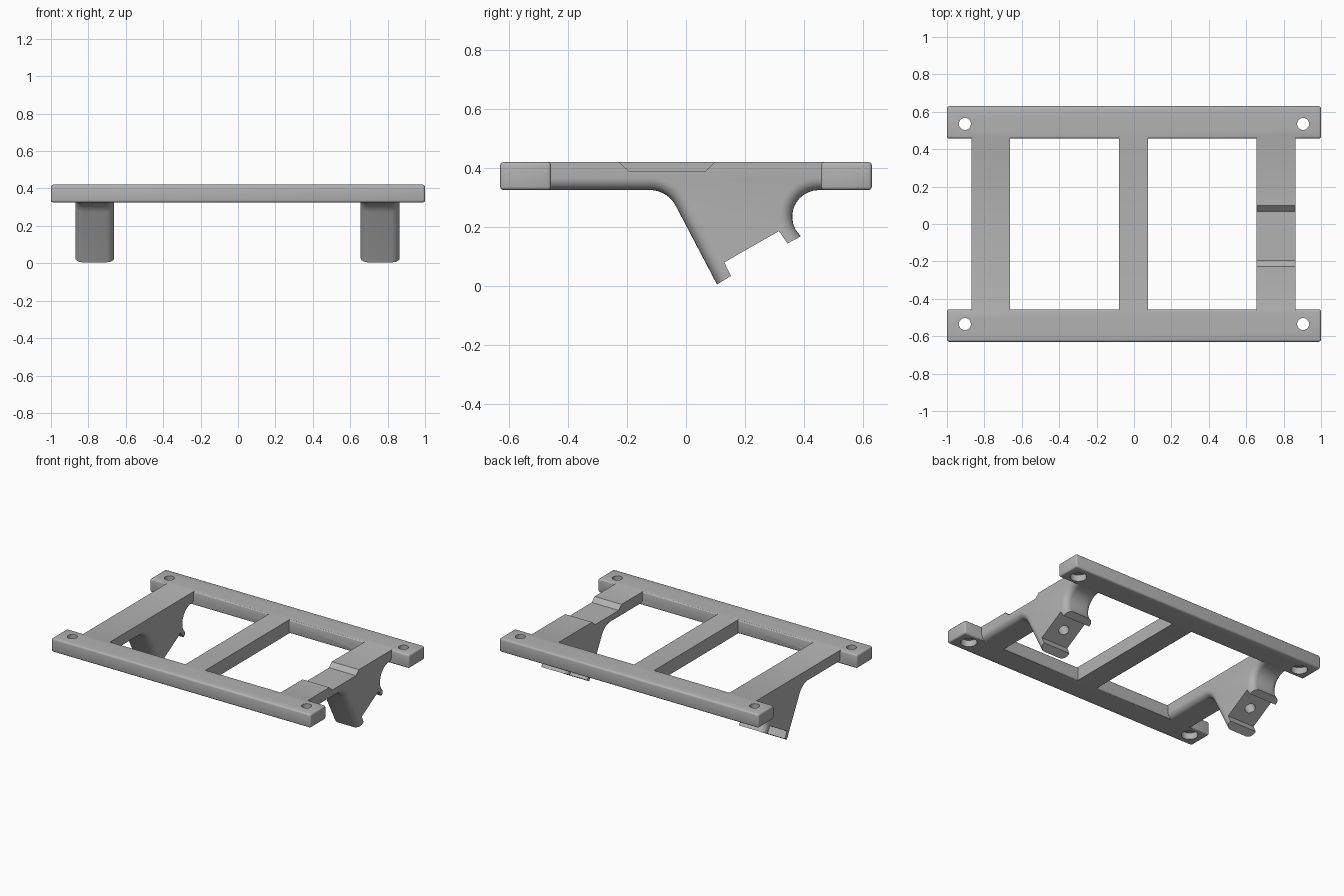
import bpy, bmesh
from math import cos, sin, radians
from mathutils import Vector, Matrix

cube = bpy.data.objects.get("Cube")
if cube:
    bpy.data.objects.remove(cube, do_unlink=True)

grey = bpy.data.materials.new("matte_grey")
grey.use_nodes = True
colour = (0.45, 0.45, 0.45, 1)
grey.diffuse_color = colour
grey.node_tree.nodes["Principled BSDF"].inputs["Base Color"].default_value = colour

TOP, BOTTOM = 0.42, 0.325


def finish(bm, name):
    bmesh.ops.recalc_face_normals(bm, faces=bm.faces[:])
    mesh = bpy.data.meshes.new(name)
    bm.to_mesh(mesh)
    bm.free()
    mesh.materials.append(grey)
    ob = bpy.data.objects.new(name, mesh)
    bpy.context.collection.objects.link(ob)
    return ob


def box(name, x0, x1, y0, y1, bevel=0):
    bm = bmesh.new()
    size = Matrix.Diagonal((x1 - x0, y1 - y0, TOP - BOTTOM, 1))
    mid = Matrix.Translation(((x0 + x1) / 2, (y0 + y1) / 2, (TOP + BOTTOM) / 2))
    bmesh.ops.create_cube(bm, size=1, matrix=mid @ size)
    if bevel:
        bmesh.ops.bevel(bm, geom=bm.edges[:], offset=bevel, segments=3,
                        profile=0.5, affect='EDGES')
    return finish(bm, name)


def cylinder(name, centre, axis, radius, depth):
    bm = bmesh.new()
    turn = Vector(axis).to_track_quat('Z', 'Y').to_matrix().to_4x4()
    bmesh.ops.create_cone(bm, cap_ends=True, segments=32, radius1=radius,
                          radius2=radius, depth=depth,
                          matrix=Matrix.Translation(centre) @ turn)
    return finish(bm, name)


def arc(cy, cz, r, a0, a1, steps=10):
    angles = [radians(a0 + (a1 - a0) * i / steps) for i in range(steps + 1)]
    return [(cy + r * cos(a), cz + r * sin(a)) for a in angles]


def side_bar(name, xmid, notch):
    # underside: fillet, sloped strut, stepped foot, round cut-out
    front = [(-0.5, BOTTOM)] + arc(-0.123, 0.225, 0.1, 90, 30) + [(0.105, 0.005)]
    foot = [(0.152, 0.034), (0.13, 0.08), (0.315, 0.186), (0.344, 0.144)]
    back = [(0.389, 0.168)] + arc(0.45, 0.235, 0.09, 209, 90) + [(0.5, BOTTOM)]
    top = [(0.5, TOP)]
    if notch:
        top += [(0.098, TOP), (0.067, 0.39), (-0.195, 0.39), (-0.226, TOP)]
    top.append((-0.5, TOP))
    profile = front + foot + back + top
    n = len(profile)
    bm = bmesh.new()
    a, b = [[bm.verts.new((xmid + s, y, z)) for y, z in profile]
            for s in (-0.104, 0.104)]
    bm.faces.new(a)
    bm.faces.new(b[::-1])
    for i in range(n):
        j = (i + 1) % n
        bm.faces.new((a[j], a[i], b[i], b[j]))
    # round the long lower edges, leaving the foot step sharp
    start = len(front) + len(foot)
    runs = list(range(len(front) - 1)) + list(range(start, start + len(back) - 1))
    edges = [bm.edges.get((s[i], s[i + 1])) for s in (a, b) for i in runs]
    bmesh.ops.recalc_face_normals(bm, faces=bm.faces[:])
    bmesh.ops.bevel(bm, geom=edges, offset=0.042, segments=6, profile=0.5,
                    affect='EDGES', clamp_overlap=False)
    return finish(bm, name)


def combine(target, other, operation):
    mod = target.modifiers.new(operation.lower(), 'BOOLEAN')
    mod.operation = operation
    mod.solver = 'EXACT'
    mod.object = other
    with bpy.context.temp_override(object=target, active_object=target):
        bpy.ops.object.modifier_apply(modifier=mod.name)
    bpy.data.objects.remove(other, do_unlink=True)


# Frame: two rails joined by three bars
frame = box("mounting_frame", -1, 1, -0.63, -0.457, 0.012)
BARS = {"left_bar": (0.76, True), "right_bar": (-0.766, False)}
combine(frame, box("centre_bar", -0.08, 0.075, -0.5, 0.5), 'UNION')
for name, (x, notch) in BARS.items():
    combine(frame, side_bar(name, x, notch), 'UNION')
combine(frame, box("back_rail", -1, 1, 0.457, 0.63, 0.012), 'UNION')

# Corner screw holes, wider underneath
for x in (-0.904, 0.904):
    for y in (-0.535, 0.535):
        combine(frame, cylinder("screw_hole", (x, y, 0.37), (0, 0, 1), 0.032, 0.3),
                'DIFFERENCE')
        combine(frame, cylinder("screw_recess", (x, y, 0.32), (0, 0, 1), 0.052, 0.1),
                'DIFFERENCE')

# Blind hole square to each tilted foot
for x, _ in BARS.values():
    combine(frame, cylinder("foot_hole", (x, 0.222, 0.132), (0, -0.5, 0.866), 0.034, 0.2),
            'DIFFERENCE')

bpy.ops.object.select_all(action='DESELECT')
frame.select_set(True)
bpy.context.view_layer.objects.active = frame
bpy.ops.object.shade_smooth_by_angle(angle=radians(30))
